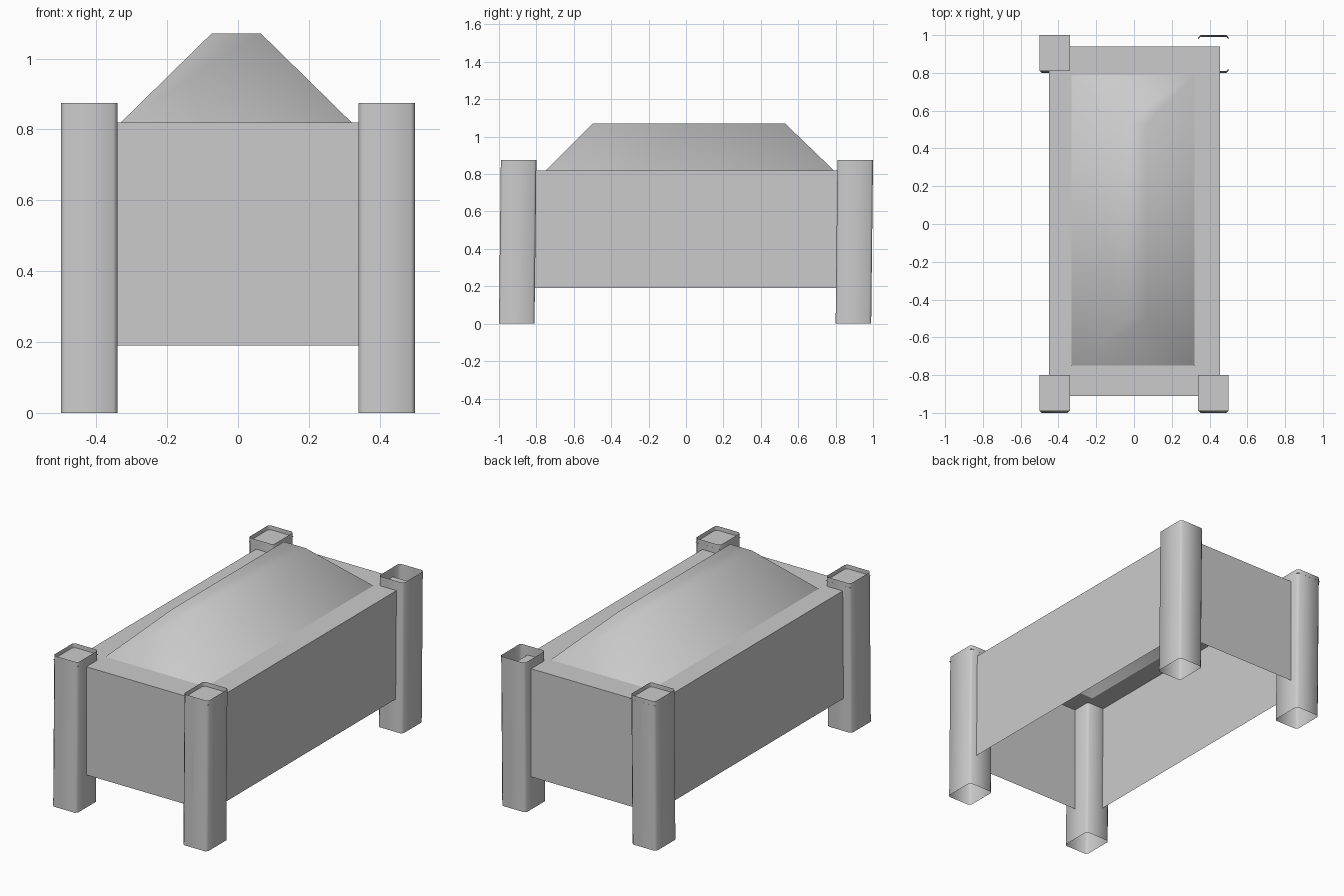
import bpy, bmesh

cube = bpy.data.objects.get("Cube")
if cube:
    bpy.data.objects.remove(cube, do_unlink=True)

grey = bpy.data.materials.new("plain grey")
grey.use_nodes = True
grey.diffuse_color = (0.6, 0.6, 0.6, 1)
grey.node_tree.nodes["Principled BSDF"].inputs["Base Color"].default_value = (0.6, 0.6, 0.6, 1)


def rect(x0, x1, y0, y1, z, cut=0):
    """Corner loop of a level rectangle, optionally with trimmed corners."""
    if not cut:
        return [(x0, y0, z), (x1, y0, z), (x1, y1, z), (x0, y1, z)]
    c = cut
    return [(x0 + c, y0, z), (x1 - c, y0, z), (x1, y0 + c, z), (x1, y1 - c, z),
            (x1 - c, y1, z), (x0 + c, y1, z), (x0, y1 - c, z), (x0, y0 + c, z)]


def loft(name, loops, cap=False, smooth=False):
    """Skin between successive loops; cap closes the last one."""
    bm = bmesh.new()
    rings = [[bm.verts.new(p) for p in loop] for loop in loops]
    for low, high in zip(rings, rings[1:]):
        n = len(low)
        for i in range(n):
            j = (i + 1) % n
            bm.faces.new((low[i], low[j], high[j], high[i]))
    if cap:
        bm.faces.new(rings[-1])
    for face in bm.faces:
        face.smooth = smooth
    mesh = bpy.data.meshes.new(name)
    bm.to_mesh(mesh)
    bm.free()
    mesh.materials.append(grey)
    obj = bpy.data.objects.new(name, mesh)
    bpy.context.collection.objects.link(obj)
    return obj


# Open-bottomed body, its flat rim and the hollow hipped lid
body = (-0.45, 0.455, -0.91, 0.94)
lid = (-0.33, 0.32, -0.75, 0.79)
loft("body_walls", [rect(*body, 0.19), rect(*body, 0.82)])
loft("body_rim", [rect(*body, 0.82), rect(*lid, 0.82)])
loft("lid", [rect(*lid, 0.82), rect(-0.075, 0.065, -0.5, 0.53, 1.07)], cap=True, smooth=True)

# Hollow corner posts leaning slightly backwards; one has lost its cap
for side, x0 in (("right", -0.5), ("left", 0.34)):
    for end, y0 in (("front", -1.0), ("back", 0.8)):
        name = f"{end}_{side}_post"
        x1, y1 = x0 + 0.16, y0 + 0.19
        lean = 0.01
        loft(name, [rect(x0, x1, y0, y1, 0, 0.012),
                    rect(x0, x1, y0 + lean, y1 + lean, 0.875, 0.012)], smooth=True)
        if name != "back_left_post":
            loft(name + "_cap", [rect(x0, x1, y0 + lean, y1 + lean, 0.85)], cap=True)
